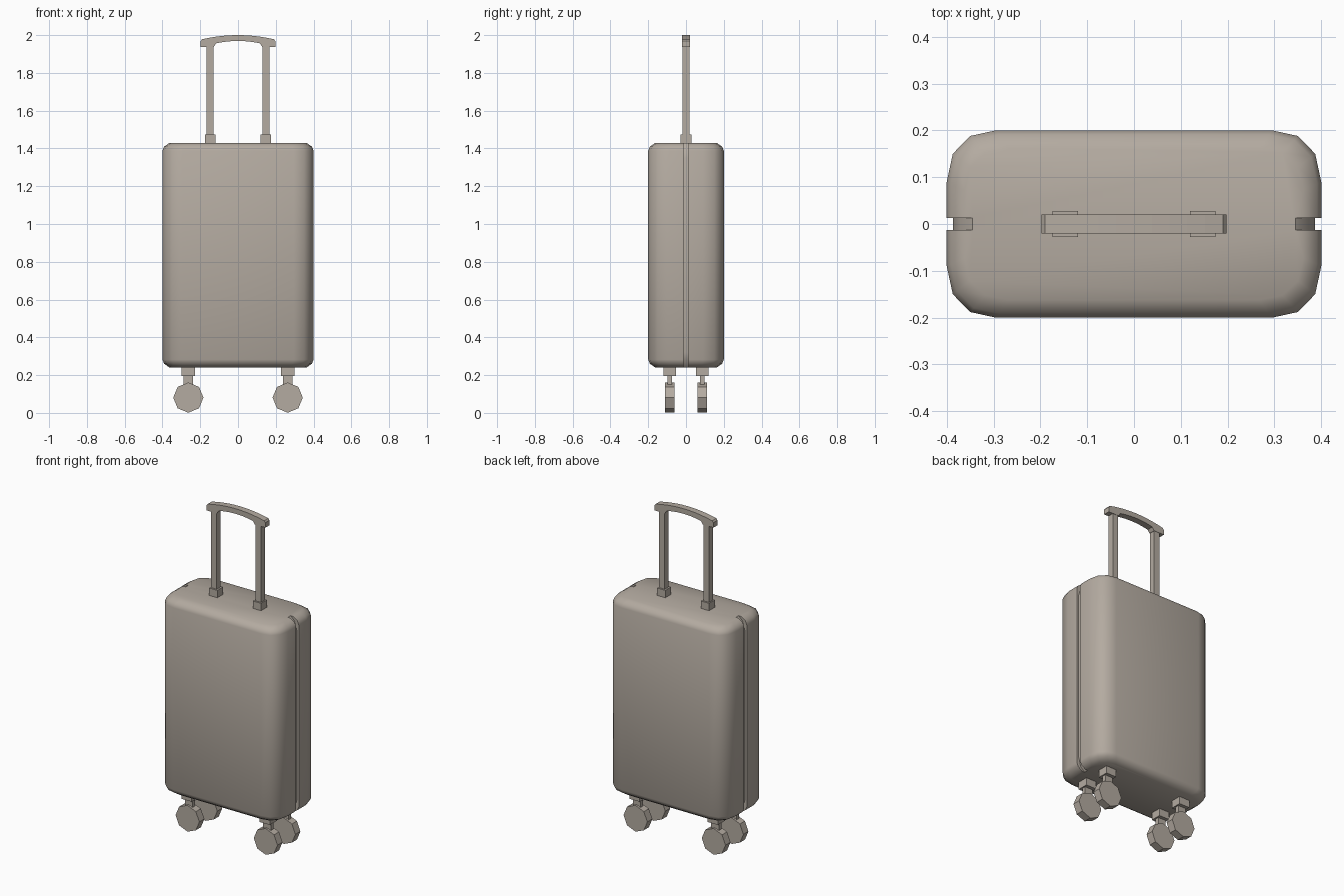
import bpy, bmesh, math
from mathutils import Matrix

if "Cube" in bpy.data.objects:
    bpy.data.objects.remove(bpy.data.objects["Cube"], do_unlink=True)

TAUPE = (0.456, 0.407, 0.355, 1)
mat = bpy.data.materials.new("warm_taupe")
mat.use_nodes = True
mat.diffuse_color = TAUPE
mat.node_tree.nodes["Principled BSDF"].inputs["Base Color"].default_value = TAUPE


def finish(name, bm):
    bmesh.ops.recalc_face_normals(bm, faces=bm.faces[:])
    mesh = bpy.data.meshes.new(name)
    bm.to_mesh(mesh)
    bm.free()
    mesh.materials.append(mat)
    obj = bpy.data.objects.new(name, mesh)
    bpy.context.collection.objects.link(obj)
    return obj


def box(name, center, size):
    bm = bmesh.new()
    bmesh.ops.create_cube(bm, size=1, matrix=Matrix.Translation(center) @ Matrix.Diagonal((*size, 1)))
    return finish(name, bm)


def loft(name, rings):
    """Skin closed rings of points and cap both ends."""
    bm = bmesh.new()
    loops = [[bm.verts.new(p) for p in ring] for ring in rings]
    n = len(loops[0])
    for a, b in zip(loops, loops[1:]):
        for i in range(n):
            j = (i + 1) % n
            bm.faces.new((a[i], a[j], b[j], b[i]))
    bm.faces.new(loops[0][::-1])
    bm.faces.new(loops[-1])
    return finish(name, bm)


def slab(name, profile, half):
    """Extrude an x/z profile along y."""
    return loft(name, [[(x, y, z) for x, z in profile] for y in (-half, half)])


# Case: rounded footprint, with softened top and bottom rims
corner = [(0.4, 0.09), (0.387, 0.15), (0.35, 0.188), (0.295, 0.2)]
outline = corner + [(-x, y) for x, y in corner[::-1]]
outline += [(-x, -y) for x, y in outline]
BOTTOM, TOP = 0.24, 1.43
rim = [(0.038, 0), (0.009, 0.02), (0, 0.042)]
levels = [(i, BOTTOM + h) for i, h in rim] + [(i, TOP - h) for i, h in rim[::-1]]
case = loft("case", [[(x * (1 - i / 0.4), y * (1 - i / 0.2), z) for x, y in outline]
                     for i, z in levels])

# Seam groove on both narrow sides, wrapping over the rims
mid = (BOTTOM + TOP) / 2
edge = [(0.345, TOP), (0.372, 1.405), (0.387, 1.35)]
inner = [(0.345, TOP + 0.1)] + edge
inner += [(x, 2 * mid - z) for x, z in inner[::-1]]
for side in (-1, 1):
    profile = [(side * x, z) for x, z in inner + [(0.5, 0.14), (0.5, 1.53)]]
    cutter = slab("seam_cutter", profile, 0.013)
    cutter.hide_render = True
    mod = case.modifiers.new("seam", "BOOLEAN")
    mod.operation = "DIFFERENCE"
    mod.solver = "EXACT"
    mod.object = cutter
    bpy.context.view_layer.objects.active = case
    bpy.ops.object.modifier_apply(modifier=mod.name)
    bpy.data.objects.remove(cutter, do_unlink=True)

bpy.ops.object.select_all(action="DESELECT")
case.select_set(True)
bpy.context.view_layer.objects.active = case
bpy.ops.object.shade_smooth_by_angle(angle=math.radians(35))

# Pull handle: sockets, rods and arched grip
for side, label in ((1, "left"), (-1, "right")):
    box(label + "_socket", (side * 0.147, 0, 1.45), (0.055, 0.056, 0.05))
    box(label + "_rod", (side * 0.149, 0, 1.69), (0.037, 0.036, 0.52))

steps = [i / 5 - 1 for i in range(11)]
upper = [(0.19 * t, 2 - 0.022 * t * t) for t in steps]
lower = [(-0.115 * t, 1.969 - 0.012 * t * t) for t in steps]
grip = upper + [(0.198, 1.968), (0.198, 1.938), (0.128, 1.938)]
grip += lower + [(-0.128, 1.938), (-0.198, 1.938), (-0.198, 1.968)]
slab("grip", grip, 0.02)

# Four casters with octagonal wheels
for sx, lr in ((1, "left"), (-1, "right")):
    for sy, fb in ((-1, "front"), (1, "back")):
        name = fb + "_" + lr
        x, y = sx * 0.263, sy * 0.086
        box(name + "_caster_mount", (x, y, 0.22), (0.07, 0.066, 0.05))
        box(name + "_caster_neck", (x, y, 0.17), (0.052, 0.024, 0.06))
        wheel = [(x + 0.08 * math.cos(k * math.pi / 4), 0.081 + 0.08 * math.sin(k * math.pi / 4))
                 for k in range(8)]
        loft(name + "_wheel", [[(px, y + d, pz) for px, pz in wheel] for d in (-0.024, 0.024)])
